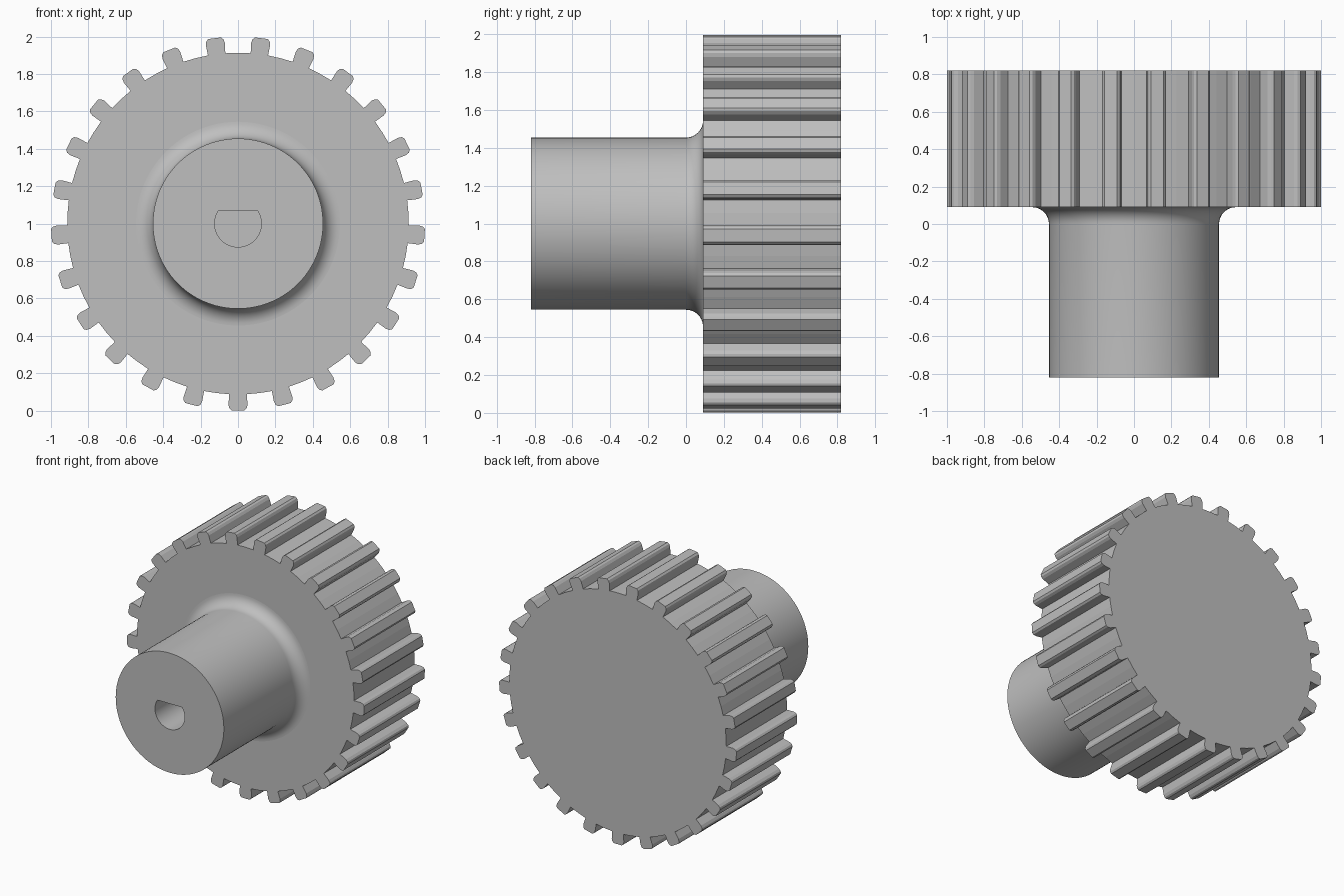
import bpy
import bmesh
from math import sin, cos, pi, asin, radians

if "Cube" in bpy.data.objects:
    bpy.data.objects.remove(bpy.data.objects["Cube"], do_unlink=True)

AXIS_Z = 1.0
TEETH = 25
HUB_FRONT, RIM_FRONT, RIM_BACK = -0.82, 0.09, 0.82
HUB_R, FILLET = 0.455, 0.09
BORE_R, BORE_FLAT, BORE_END = 0.125, 0.07, 0.0
SIDES = 96

grey = bpy.data.materials.new("plain grey")
grey.use_nodes = True
colour = (0.52, 0.52, 0.52, 1)
grey.diffuse_color = colour
grey.node_tree.nodes["Principled BSDF"].inputs["Base Color"].default_value = colour


def arc(radius, start, end, steps):
    angles = [start + (end - start) * i / steps for i in range(steps + 1)]
    return [(radius * cos(a), radius * sin(a)) for a in angles]


def circle(radius):
    return arc(radius, 0, 2 * pi, SIDES)[:-1]


def ring(bm, points, y):
    return [bm.verts.new((x, y, AXIS_Z + z)) for x, z in points]


def bridge(bm, front, back, smooth=False):
    """Wall between two rings, facing outwards (swap the rings for inwards)."""
    n = len(front)
    faces = []
    for i in range(n):
        j = (i + 1) % n
        face = bm.faces.new((front[i], back[i], back[j], front[j]))
        face.smooth = smooth
        faces.append(face)
    return faces


def cap(bm, rings, facing):
    """Flat face bounded by one ring, or by a ring and a hole, facing along y."""
    edges = [bm.edges.get((r[i - 1], r[i])) for r in rings for i in range(len(r))]
    result = bmesh.ops.triangle_fill(bm, edges=edges, use_beauty=True)
    for face in result["geom"]:
        if isinstance(face, bmesh.types.BMFace):
            face.normal_update()
            face.smooth = False
            if face.normal.y * facing < 0:
                face.normal_flip()


def finish(bm, name):
    mesh = bpy.data.meshes.new(name)
    bm.to_mesh(mesh)
    bm.free()
    mesh.materials.append(grey)
    obj = bpy.data.objects.new(name, mesh)
    bpy.context.collection.objects.link(obj)


# Toothed rim: one tooth profile (radius, half-width) repeated round the axis
flank = [(0.912, 0.047), (0.968, 0.051), (0.988, 0.046), (0.999, 0.034)]
tooth = [(r, -w) for r, w in flank] + [(r, w) for r, w in reversed(flank)]
outline = []
for k in range(TEETH):
    a = -pi / 2 + 2 * pi * k / TEETH
    outline += [(r * cos(a) - w * sin(a), r * sin(a) + w * cos(a)) for r, w in tooth]
    mid = a + pi / TEETH
    outline.append((0.913 * cos(mid), 0.913 * sin(mid)))

bm = bmesh.new()
front = ring(bm, outline, RIM_FRONT)
back = ring(bm, outline, RIM_BACK)
bridge(bm, front, back)
seat = ring(bm, circle(HUB_R + FILLET), RIM_FRONT)
for i in range(SIDES):
    bm.edges.new((seat[i - 1], seat[i]))
cap(bm, [front, seat], -1)
cap(bm, [back], 1)
finish(bm, "toothed_rim")

# Hub: straight barrel flaring through a fillet into the rim
bm = bmesh.new()
face_ring = ring(bm, circle(HUB_R), HUB_FRONT)
previous = face_ring
for i in range(11):
    t = pi / 2 * i / 10
    radius = HUB_R + FILLET * (1 - cos(t))
    current = ring(bm, circle(radius), RIM_FRONT - FILLET * (1 - sin(t)))
    bridge(bm, previous, current, smooth=True)
    previous = current

# D-shaped blind bore
tilt = asin(BORE_FLAT / BORE_R)
d_shape = arc(BORE_R, pi - tilt, 2 * pi + tilt, 32)
mouth = ring(bm, d_shape, HUB_FRONT)
floor = ring(bm, d_shape, BORE_END)
walls = bridge(bm, floor, mouth, smooth=True)
walls[-1].smooth = False
cap(bm, [face_ring, mouth], -1)
cap(bm, [floor], -1)
finish(bm, "hub")
